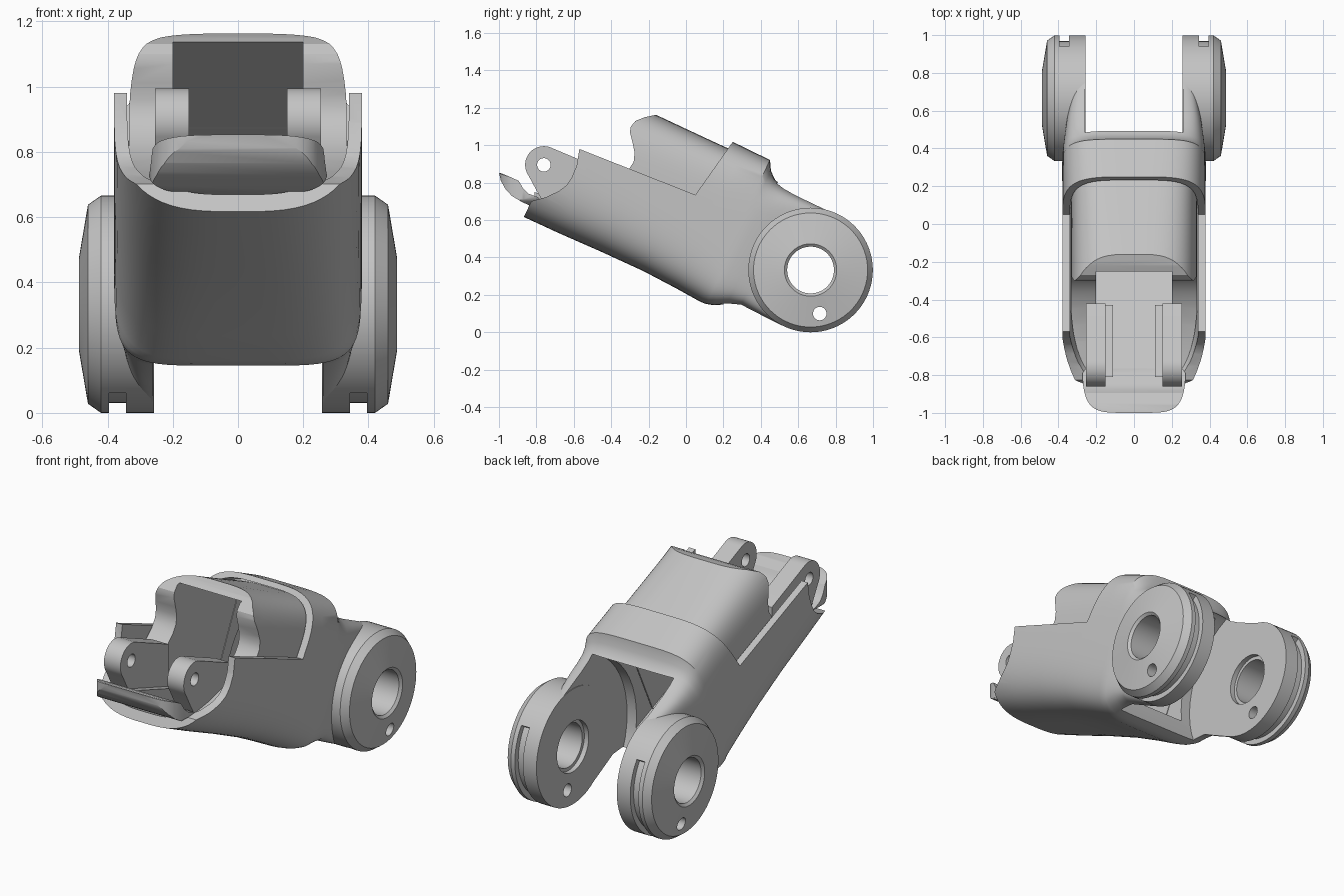
import bpy, bmesh, math
from math import sin, cos, pi, radians

if "Cube" in bpy.data.objects:
    bpy.data.objects.remove(bpy.data.objects["Cube"], do_unlink=True)

TILT = radians(26)
PIVOT = (0.666, 0.333)         # fork axle, (y, z)
PIN = (-0.76, 0.895)           # front lug pin, (y, z)

grey = bpy.data.materials.new("light grey")
grey.use_nodes = True
grey.diffuse_color = (0.55, 0.55, 0.55, 1)
grey.node_tree.nodes["Principled BSDF"].inputs["Base Color"].default_value = (0.55, 0.55, 0.55, 1)


def yz(u, v):
    """Link axis coordinates (along, across) to (y, z)."""
    return (u * cos(TILT) + v * sin(TILT), -u * sin(TILT) + v * cos(TILT))


def arc(centre, r, a0, a1, steps=40):
    angles = [radians(a0 + (a1 - a0) * i / steps) for i in range(steps + 1)]
    return [(centre[0] + r * cos(a), centre[1] + r * sin(a)) for a in angles]


def rounded(cx, cy, hx, lo_hi, n, steps):
    """Superellipse points around (cx, cy)."""
    points = []
    for i in range(steps):
        a = 2 * pi * (i + 0.5) / steps
        points.append((cx + hx * math.copysign(abs(cos(a)) ** (2 / n), cos(a)),
                       cy + lo_hi * math.copysign(abs(sin(a)) ** (2 / n), sin(a))))
    return points


def skin(name, rings, caps=True, wrap=False):
    """Bridge a list of equally long closed rings into a solid."""
    bm = bmesh.new()
    loops = [[bm.verts.new(p) for p in ring] for ring in rings]
    pairs = list(zip(loops, loops[1:])) + ([(loops[-1], loops[0])] if wrap else [])
    for a, b in pairs:
        for i in range(len(a)):
            j = (i + 1) % len(a)
            bm.faces.new((a[i], a[j], b[j], b[i]))
    if caps:
        bm.faces.new(loops[0])
        bm.faces.new(loops[-1])
    bmesh.ops.recalc_face_normals(bm, faces=bm.faces)
    mesh = bpy.data.meshes.new(name)
    bm.to_mesh(mesh)
    bm.free()
    mesh.materials.append(grey)
    ob = bpy.data.objects.new(name, mesh)
    bpy.context.collection.objects.link(ob)
    return ob


def prism(name, outline, x0, x1):
    return skin(name, [[(x, y, z) for y, z in outline] for x in (x0, x1)])


def cylinder(name, centre, r, x0, x1):
    return prism(name, arc(centre, r, 0, 352.5, 47), x0, x1)


def loft(name, stations):
    """Rounded sections along the link: (u, half width, low v, high v, squareness)."""
    return skin(name, [[(x, *yz(u, v)) for x, v in
                        rounded(0, (lo + hi) / 2, hw, (hi - lo) / 2, n, 72)]
                       for u, hw, lo, hi, n in stations])


def boolean(ob, cutters, operation="DIFFERENCE"):
    """Apply boolean cutters, then discard them."""
    for cutter in cutters:
        cutter.hide_render = True
        bpy.context.view_layer.objects.active = ob
        mod = ob.modifiers.new("cut", "BOOLEAN")
        mod.operation, mod.object, mod.solver = operation, cutter, "EXACT"
        bpy.ops.object.modifier_apply(modifier=mod.name)
        bpy.data.objects.remove(cutter, do_unlink=True)
    return ob


def channel():
    corners = [(-1.3, 0.29), (-0.3, 0.29), (0.25, 0.33), (0.25, 0.912), (-1.3, 0.912)]
    return prism("channel_cutter", [yz(u, v) for u, v in corners], -0.2, 0.2)


# Outer shell: sleeve, collar and tapering fork arms
shell = loft("outer_shell", [
    (-1.05, 0.38, 0.174, 1.02, 3.1), (-0.85, 0.38, 0.178, 1.022, 3.2),
    (-0.6, 0.38, 0.188, 1.025, 3.4), (-0.35, 0.38, 0.194, 1.025, 3.8),
    (-0.15, 0.38, 0.188, 1.025, 4.2), (0.0, 0.38, 0.18, 1.025, 4.6),
    (0.03, 0.38, 0.183, 0.975, 5), (0.07, 0.378, 0.195, 0.942, 5.5),
    (0.13, 0.37, 0.23, 0.925, 6.5), (0.2, 0.36, 0.259, 0.918, 8),
    (0.32, 0.34, 0.257, 0.918, 10), (0.449, 0.312, 0.256, 0.919, 14)])
rim = [(0.05, 0.735), (-0.57, 0.98), (-0.585, 0.89), (-0.61, 0.83), (-0.64, 0.785),
       (-0.68, 0.755), (-0.75, 0.722), (-0.83, 0.70), (-1.3, 0.66), (-1.3, 1.5), (0.59, 1.5)]
slot = [yz(u, v) for u, v in [(0.2, 0), (0.8, 0), (0.8, 1.2), (0.2, 1.2)]]
boolean(shell, [
    loft("cavity_cutter", [(-1.3, 0.34, 0.232, 0.995, 3.1), (-0.7, 0.34, 0.232, 0.995, 3.3),
                           (-0.35, 0.34, 0.232, 0.995, 3.8), (-0.12, 0.34, 0.232, 0.995, 4.5)]),
    prism("rim_cutter", rim, -0.6, 0.6),
    channel(),
    cylinder("fork_cutter", PIVOT, 0.5, -0.26, 0.26),
    prism("slot_cutter", slot, -0.26, 0.26),
    cylinder("bore_cutter", PIVOT, 0.15, -0.6, 0.6)])

# Inner liner with a straight channel through it
liner = loft("inner_liner", [(-1.0, 0.335, 0.236, 0.98, 3.2), (-0.65, 0.335, 0.236, 0.975, 3.5),
                             (-0.35, 0.335, 0.236, 0.98, 4), (-0.125, 0.335, 0.236, 0.985, 4.5)])
front_edge = [(-0.14, 1.4), (-0.15, 1.165), (-0.22, 1.15), (-0.27, 1.13), (-0.295, 1.1),
              (-0.30, 1.07), (-0.285, 1.01), (-0.275, 0.96), (-0.28, 0.91), (-0.31, 0.865),
              (-0.36, 0.82), (-0.43, 0.78), (-0.52, 0.745), (-0.62, 0.72), (-0.72, 0.705),
              (-0.85, 0.69), (-1.4, 0.69), (-1.4, 1.4)]
boolean(liner, [channel(), prism("front_cutter", front_edge, -0.6, 0.6)])

# Upturned scoop at the front, rounded in plan and in front outline
scoop = prism("front_scoop", [
    (-1.0, 0.855), (-0.99, 0.81), (-0.965, 0.765), (-0.93, 0.728), (-0.88, 0.698),
    (-0.83, 0.675), (-0.75, 0.64), (-0.75, 0.68), (-0.79, 0.722), (-0.84, 0.74),
    (-0.87, 0.768), (-0.895, 0.81), (-0.95, 0.835)], -0.3, 0.3)
face = rounded(0, 0.761, 0.275, 0.092, 3.7, 48)
plan = rounded(0, -0.6, 0.275, 0.4, 5, 64)
boolean(scoop, [skin("face_trim", [[(x, y, z) for x, z in face] for y in (-1.2, -0.5)]),
                skin("plan_trim", [[(x, y, z) for x, y in plan] for z in (0.4, 1.1)])],
        "INTERSECT")

parts = [shell, liner, scoop]
disc_profile = [(0.257, 0.145), (0.257, 0.333), (0.343, 0.333), (0.343, 0.302), (0.395, 0.302),
                (0.395, 0.333), (0.42, 0.333), (0.46, 0.305), (0.488, 0.14), (0.475, 0.125),
                (0.285, 0.125), (0.285, 0.145)]
lug_outline = arc(PIN, 0.1, 65, 215, 24) + [(-0.80, 0.76), (-0.76, 0.69), (-0.42, 0.53), (-0.42, 0.86)]
rib_outline = [(-0.81, 0.71), (-0.81, 0.75), (-0.43, 0.62), (-0.43, 0.53)]

for side, s in (("left", 1), ("right", -1)):
    # Axle disc turned around the fork axle
    rings = []
    for i in range(72):
        a = 2 * pi * i / 72
        rings.append([(s * x, PIVOT[0] + r * cos(a), PIVOT[1] + r * sin(a)) for x, r in disc_profile])
    disc = skin(side + "_axle_disc", rings, caps=False, wrap=True)
    boolean(disc, [cylinder("pin_cutter", (0.715, 0.10), 0.036, s * 0.2, s * 0.6)])
    # Filled part of the disc groove
    band = arc(PIVOT, 0.333, 35, 235) + arc(PIVOT, 0.285, 235, 35)
    filler = prism(side + "_groove_filler", band, s * 0.343, s * 0.395)
    # Front lug with pin hole and foot rib
    lug = prism(side + "_lug", lug_outline, s * 0.15, s * 0.255)
    boolean(lug, [cylinder("lug_cutter", PIN, 0.036, s * 0.1, s * 0.3)])
    rib = prism(side + "_lug_rib", rib_outline, s * 0.11, s * 0.151)
    parts += [disc, filler, lug, rib]

# Smooth curved surfaces, keep edges sharp
bpy.ops.object.select_all(action="DESELECT")
for ob in parts:
    ob.select_set(True)
bpy.context.view_layer.objects.active = shell
bpy.ops.object.shade_smooth_by_angle(angle=radians(28))
